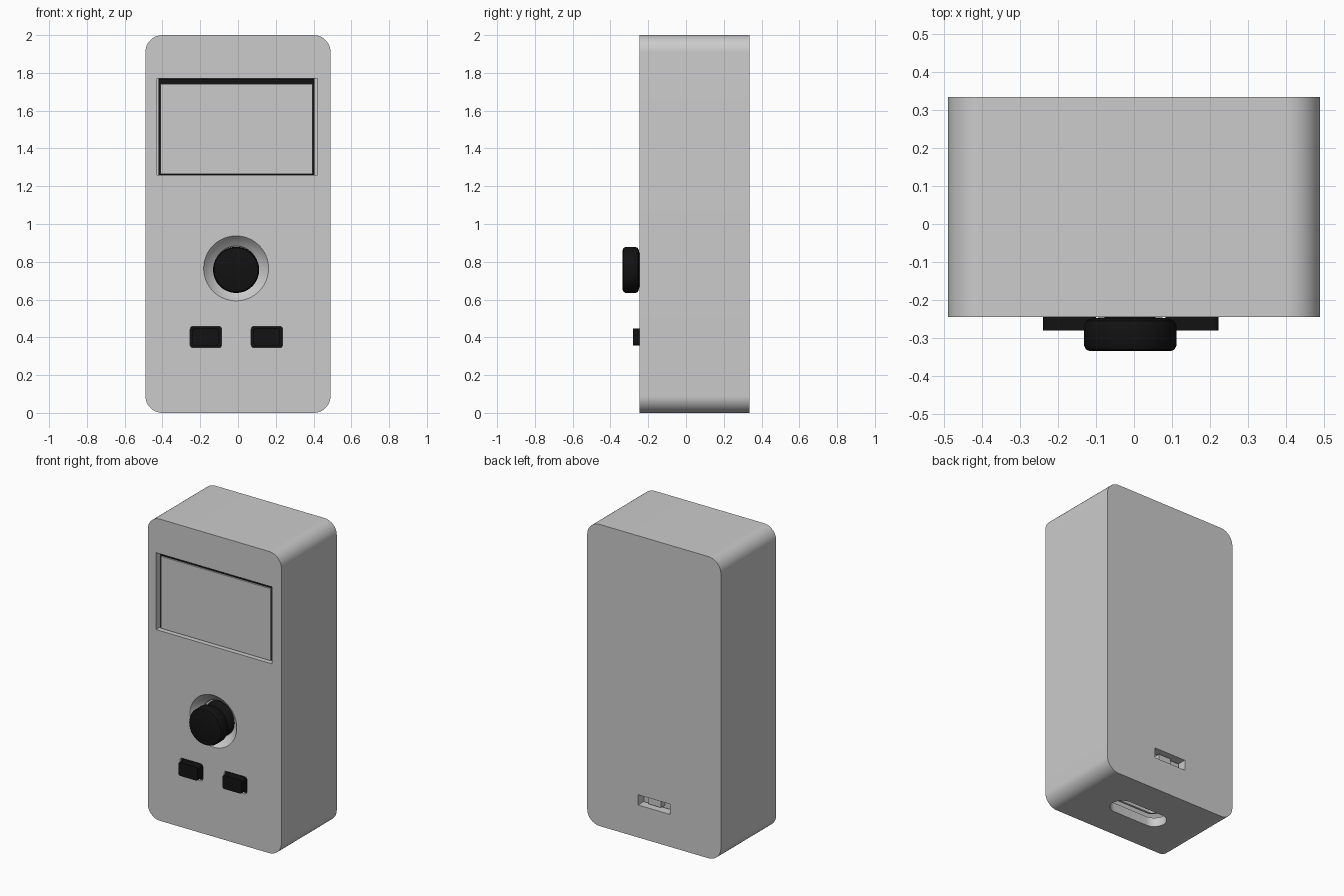
import bpy, bmesh, math

if "Cube" in bpy.data.objects:
    bpy.data.objects.remove(bpy.data.objects["Cube"])

black = bpy.data.materials.new("black_plastic")
black.diffuse_color = (0.006, 0.006, 0.006, 1)
black.use_nodes = True
black.node_tree.nodes["Principled BSDF"].inputs["Base Color"].default_value = black.diffuse_color


def finish(name, bm, mat=None):
    bmesh.ops.recalc_face_normals(bm, faces=bm.faces)
    me = bpy.data.meshes.new(name)
    bm.to_mesh(me)
    bm.free()
    ob = bpy.data.objects.new(name, me)
    bpy.context.collection.objects.link(ob)
    if mat:
        me.materials.append(mat)
    return ob


def prism(name, u, v, w, r=0, axis='Y', mat=None, seg=10):
    """Rounded rectangle u x v, extruded over w along the axis."""
    pts = []
    if r:
        corners = ((u[1] - r, v[1] - r), (u[0] + r, v[1] - r),
                   (u[0] + r, v[0] + r), (u[1] - r, v[0] + r))
        for k, (cu, cv) in enumerate(corners):
            for i in range(seg + 1):
                a = math.pi / 2 * (k + i / seg)
                pts.append((cu + r * math.cos(a), cv + r * math.sin(a)))
    else:
        pts = [(u[1], v[1]), (u[0], v[1]), (u[0], v[0]), (u[1], v[0])]
    bm = bmesh.new()
    rings = [[bm.verts.new((a, d, b) if axis == 'Y' else (a, b, d)) for a, b in pts] for d in w]
    bm.faces.new(rings[0])
    bm.faces.new(rings[1])
    for i in range(len(pts)):
        j = (i + 1) % len(pts)
        bm.faces.new((rings[0][i], rings[0][j], rings[1][j], rings[1][i]))
    return finish(name, bm, mat)


def lathe(name, profile, cx, cz, mat=None, n=64):
    """Closed solid turned about the y direction; profile is (radius, y)."""
    bm = bmesh.new()
    rings = [[bm.verts.new((cx + r * math.cos(2 * math.pi * i / n), y,
                            cz + r * math.sin(2 * math.pi * i / n))) for i in range(n)]
             for r, y in profile]
    bm.faces.new(rings[0])
    bm.faces.new(rings[-1])
    for a, b in zip(rings, rings[1:]):
        for i in range(n):
            j = (i + 1) % n
            bm.faces.new((a[i], a[j], b[j], b[i]))
    return finish(name, bm, mat)


def cut(ob, cutter):
    mod = ob.modifiers.new("cut", 'BOOLEAN')
    mod.operation, mod.solver, mod.object = 'DIFFERENCE', 'EXACT', cutter
    bpy.context.view_layer.objects.active = ob
    bpy.ops.object.modifier_apply(modifier=mod.name)
    bpy.data.objects.remove(cutter)


FRONT, BACK = -0.245, 0.335
KX, KZ = -0.01, 0.757

# Hollow case
case = prism("case", (-0.49, 0.49), (0, 2), (FRONT, BACK), 0.09, seg=16)
cut(case, prism("cavity", (-0.435, 0.435), (0.06, 1.94), (-0.185, 0.275), 0.035))

# Screen window
cut(case, prism("window_cutter", (-0.43, 0.42), (1.26, 1.77), (-0.3, -0.15)))

# Concave dish around the thumbstick
cut(case, lathe("dish_cutter", [(0.19, -0.265), (0.172, FRONT), (0.158, -0.228),
                                (0.14, -0.21), (0.118, -0.193), (0.105, -0.15)], KX, KZ + 0.008))

# Push buttons with dark bases
for side, x in (("left", -0.17), ("right", 0.153)):
    cut(case, prism("button_cutter", (x - 0.083, x + 0.083), (0.345, 0.458), (-0.3, -0.15), 0.015))
    prism(side + "_button_base", (x - 0.083, x + 0.083), (0.345, 0.458), (-0.23, -0.17), 0.015, mat=black)
    prism(side + "_button", (x - 0.07, x + 0.07), (0.357, 0.447), (-0.28, -0.22), 0.012, mat=black)

# Back switch slot and bottom port opening
cut(case, prism("switch_cutter", (-0.117, 0.117), (0.215, 0.283), (0.2, 0.4)))
cut(case, prism("port_cutter", (-0.2, 0.2), (-0.035, 0.115), (-0.1, 0.1), 0.0749, 'Z', seg=12))

# Screen module and glass
prism("screen_module", (-0.42, 0.405), (1.23, 1.80), (-0.184, -0.15), mat=black)
prism("screen_bezel", (-0.42, 0.405), (1.262, 1.768), (-0.212, -0.18), mat=black)
prism("screen_glass", (-0.41, 0.395), (1.265, 1.742), (-0.222, -0.205))

# Thumbstick: cap, neck and dome
stick = lathe("thumbstick", [(0.105, -0.335), (0.116, -0.331), (0.122, -0.32), (0.122, -0.268),
                             (0.116, -0.255), (0.1, -0.248), (0.06, -0.245), (0.06, -0.232),
                             (0.09, -0.218), (0.108, -0.195), (0.115, -0.165)], KX, KZ, black)

# Slide switch behind the back slot
prism("switch_body", (-0.15, 0.15), (0.17, 0.33), (0.19, 0.265))
prism("switch_lever", (-0.03, 0.06), (0.225, 0.273), (0.26, 0.305))

# Charging port inside the bottom opening
port = prism("charging_port", (-0.16, 0.16), (-0.01, 0.09), (0.065, 0.3), 0.0499, 'Z')
cut(port, prism("port_mouth", (-0.145, 0.145), (0.005, 0.075), (0.0, 0.25), 0.0349, 'Z'))
prism("port_tongue", (-0.11, 0.11), (0.03, 0.05), (0.09, 0.27), 0, 'Z')

# Smooth rounded surfaces, keep hard edges
bpy.ops.object.select_all(action='DESELECT')
for ob in bpy.context.collection.objects:
    ob.select_set(True)
bpy.context.view_layer.objects.active = case
bpy.ops.object.shade_smooth_by_angle(angle=math.radians(30))
